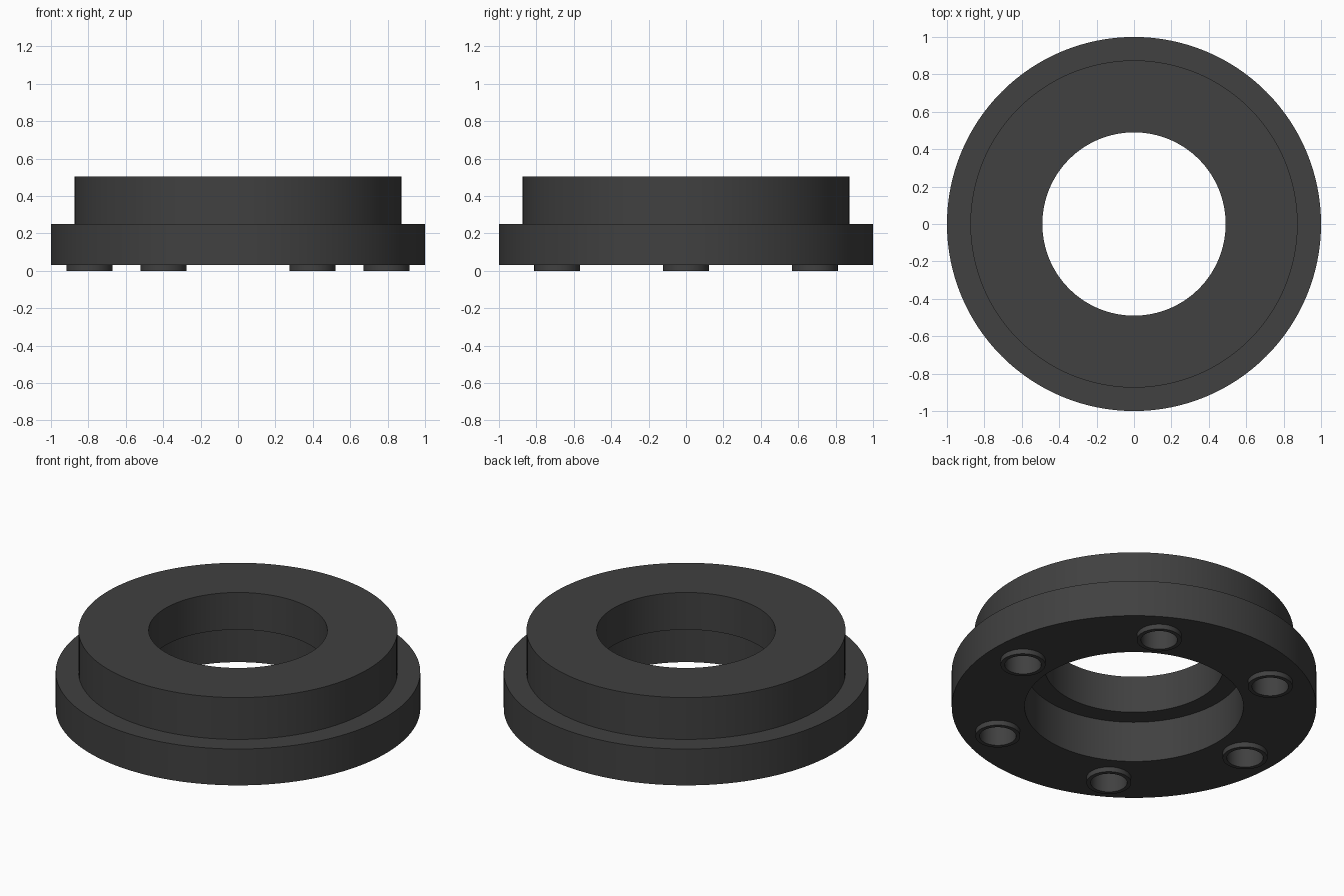
import bpy, bmesh, math

if "Cube" in bpy.data.objects:
    bpy.data.objects.remove(bpy.data.objects["Cube"])

SEGMENTS = 128
PITCH_RADIUS = 0.795   # circle on which the feet sit
FOOT_COUNT = 6

dark_grey = bpy.data.materials.new("dark grey")
dark_grey.diffuse_color = (0.052, 0.052, 0.052, 1)
dark_grey.use_nodes = True
dark_grey.node_tree.nodes["Principled BSDF"].inputs["Base Color"].default_value = dark_grey.diffuse_color


def lathe(name, profile, segments, centre=(0, 0)):
    """Revolve a closed (radius, z) profile around a vertical axis."""
    bm = bmesh.new()
    rings = []
    for r, z in profile:
        rings.append([bm.verts.new((centre[0] + r * math.cos(2 * math.pi * i / segments),
                                    centre[1] + r * math.sin(2 * math.pi * i / segments), z))
                      for i in range(segments)])
    for a, b in zip(rings, rings[1:] + rings[:1]):
        for i in range(segments):
            j = (i + 1) % segments
            bm.faces.new((a[i], a[j], b[j], b[i]))
    bmesh.ops.recalc_face_normals(bm, faces=bm.faces)
    return finish(name, bm)


def hole_plugs(name, radius, bottom, top):
    """One solid cylinder per foot position."""
    bm = bmesh.new()
    for x, y in foot_centres:
        ret = bmesh.ops.create_cone(bm, cap_ends=True, segments=48, radius1=radius,
                                    radius2=radius, depth=top - bottom)
        bmesh.ops.translate(bm, verts=ret["verts"], vec=(x, y, (top + bottom) / 2))
    return finish(name, bm)


def finish(name, bm):
    mesh = bpy.data.meshes.new(name)
    bm.to_mesh(mesh)
    bm.free()
    obj = bpy.data.objects.new(name, mesh)
    bpy.context.collection.objects.link(obj)
    mesh.materials.append(dark_grey)
    return obj


def smooth(obj):
    bpy.ops.object.select_all(action='DESELECT')
    obj.select_set(True)
    bpy.context.view_layer.objects.active = obj
    bpy.ops.object.shade_smooth_by_angle(angle=math.radians(30))


foot_centres = [(PITCH_RADIUS * math.cos(2 * math.pi * i / FOOT_COUNT),
                 PITCH_RADIUS * math.sin(2 * math.pi * i / FOOT_COUNT))
                for i in range(FOOT_COUNT)]

# Flanged ring with a stepped bore
ring = lathe("flanged_ring", [(0.60, 0.03), (1.0, 0.03), (1.0, 0.25), (0.875, 0.25),
                              (0.875, 0.503), (0.49, 0.503), (0.49, 0.278), (0.60, 0.278)],
             SEGMENTS)

# Raised round feet, joined to the underside
feet = hole_plugs("feet_helper", 0.123, 0.0, 0.08)
# Blind holes through the feet
holes = hole_plugs("hole_cutter", 0.10, -0.05, 0.21)

for helper, operation in ((feet, 'UNION'), (holes, 'DIFFERENCE')):
    mod = ring.modifiers.new(helper.name, 'BOOLEAN')
    mod.operation = operation
    mod.solver = 'EXACT'
    mod.object = helper
    bpy.context.view_layer.objects.active = ring
    bpy.ops.object.modifier_apply(modifier=mod.name)
    bpy.data.objects.remove(helper)

smooth(ring)
